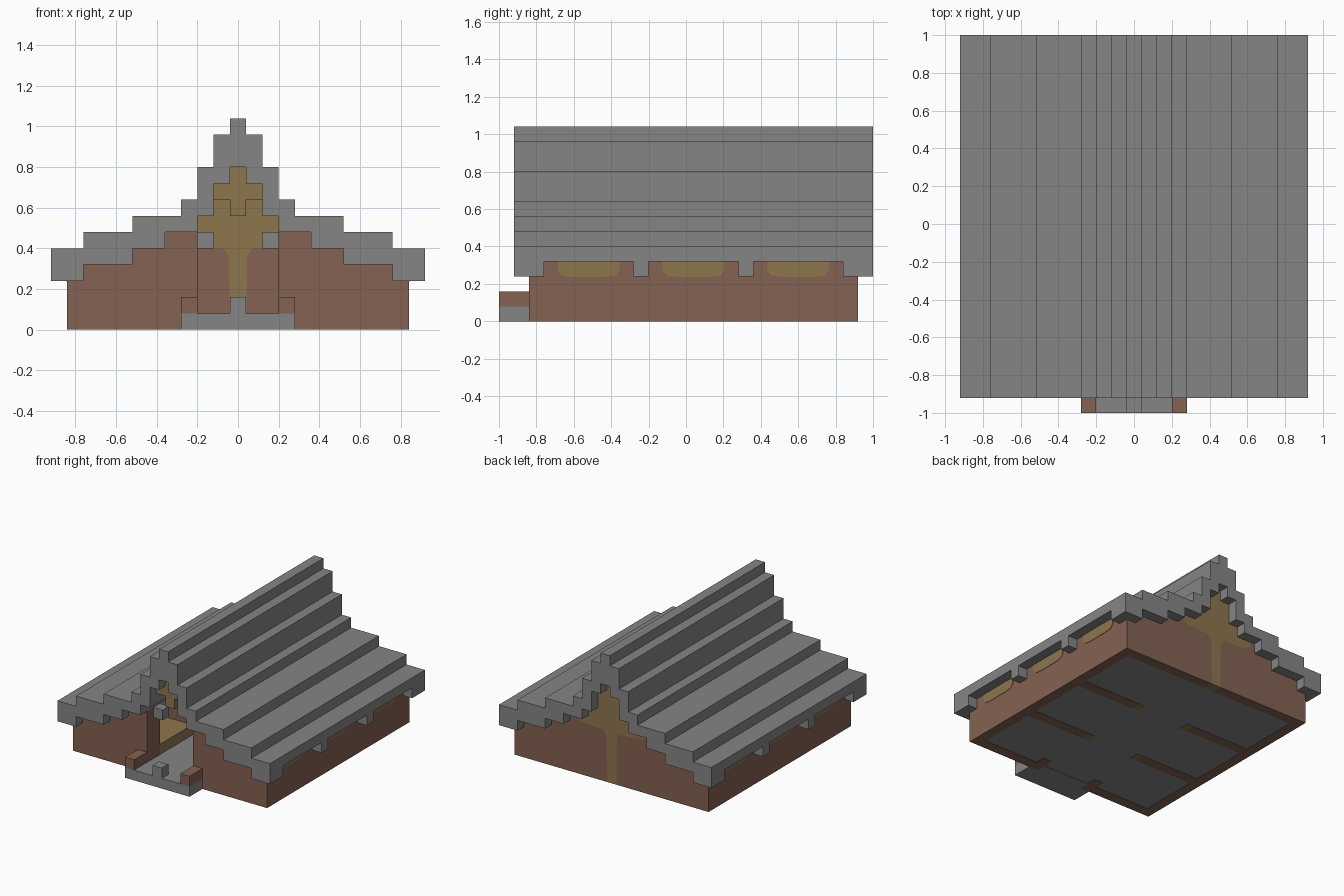
import bpy
import bmesh

if "Cube" in bpy.data.objects:
    bpy.data.objects.remove(bpy.data.objects["Cube"], do_unlink=True)


def material(name, rgb):
    m = bpy.data.materials.new(name)
    m.use_nodes = True
    m.diffuse_color = (*rgb, 1)
    bsdf = next(n for n in m.node_tree.nodes if n.type == 'BSDF_PRINCIPLED')
    bsdf.inputs["Base Color"].default_value = (*rgb, 1)
    bsdf.inputs["Roughness"].default_value = 0.9
    return m


STONE = material("grey stone", (0.235, 0.235, 0.235))
WOOD = material("brown wood", (0.231, 0.122, 0.084))
THATCH = material("golden wood", (0.27, 0.181, 0.076))


def prism(name, points, lo, hi, mat, axis="y"):
    """Extrude an outline: (x, z) along y, or (y, z) along x."""
    bm = bmesh.new()
    if axis == "y":
        verts = [bm.verts.new((a, lo, z)) for a, z in points]
        shift = (0, hi - lo, 0)
    else:
        verts = [bm.verts.new((lo, a, z)) for a, z in points]
        shift = (hi - lo, 0, 0)
    face = bm.faces.new(verts)
    ext = bmesh.ops.extrude_face_region(bm, geom=[face], use_keep_orig=True)
    moved = [g for g in ext["geom"] if isinstance(g, bmesh.types.BMVert)]
    bmesh.ops.translate(bm, verts=moved, vec=shift)
    bmesh.ops.recalc_face_normals(bm, faces=bm.faces)
    mesh = bpy.data.meshes.new(name)
    bm.to_mesh(mesh)
    bm.free()
    mesh.materials.append(mat)
    obj = bpy.data.objects.new(name, mesh)
    bpy.context.scene.collection.objects.link(obj)
    return obj


def box(name, x, y, z, mat):
    outline = [(x[0], z[0]), (x[1], z[0]), (x[1], z[1]), (x[0], z[1])]
    return prism(name, outline, y[0], y[1], mat)


def flip(pair, side):
    return tuple(sorted((pair[0] * side, pair[1] * side)))


def steps(levels):
    """Staircase outline from (outer x, height) levels, centre outwards."""
    pts, x0 = [], 0
    for x1, z in levels:
        pts += [(x0, z), (x1, z)]
        x0 = x1
    return pts


def mirrored(half):
    """Close a half outline that starts on the centre line."""
    return half + [(-x, z) for x, z in reversed(half)]


U = 0.08  # block size
SIDES = (("left", 1), ("right", -1))

# Roof: stepped shell
top = steps([(.04, 1.04), (.12, .96), (.2, .8), (.28, .64), (.52, .56), (.76, .48), (.92, .4)])
under = steps([(.04, .8), (.12, .72), (.2, .56), (.36, .48), (.52, .4), (.92, .32)])
half = top[1:] + list(reversed(under[1:]))
prism("roof", [(-x, z) for x, z in reversed(top[1:])] + top[1:]
      + list(reversed(under[1:])) + [(-x, z) for x, z in under[1:]], -.92, 1, STONE)

# Wall pieces under the stepped roof
wall_top = [(.36, .48), (.36, .4), (.52, .4), (.52, .32), (.84, .32)]
front_half = [(.2, 0), (.2, .48)] + wall_top + [(.84, 0)]
rib_half = [(.25, 0), (.25, .48)] + wall_top[:-1] + [(.76, .32), (.76, 0)]
back_half = [(.04, 0), (.045, .36), (.07, .4), (.27, .41), (.32, .45), (.32, .48)] \
    + wall_top + [(.84, 0)]
arch = [(.04, .56), (.04, .64), (.12, .64), (.12, .72), (.04, .72), (.04, .8)]
back_gold = back_half[:6] + [(.2, .48), (.2, .56), (.12, .56), (.12, .72), (.04, .72), (.04, .8)]
frames = (-.28, .28)

for label, s in SIDES:
    def m(pts):
        return [(x * s, z) for x, z in pts]

    prism(label + "_front_wall", m(front_half), -.84, -.76, WOOD)
    prism(label + "_back_wall", m(back_half), .84, .92, WOOD)
    box(label + "_side_wall", flip((.76, .84), s), (-.76, .84), (0, .32), WOOD)
    box(label + "_door_post", flip((.2, .28), s), (-.76, -.68), (0, .48), WOOD)
    box(label + "_door_bracket", flip((.12, .2), s), (-.76, -.68), (.4, .48), STONE)
    box(label + "_porch_post", flip((.2, .28), s), (-1, -.84), (U, 2 * U), WOOD)

    # Inner partitions, each ending in a golden post
    for i, y in enumerate(frames):
        prism(f"{label}_partition_{i}", m(rib_half), y, y + U, WOOD)
        box(f"{label}_partition_post_{i}", flip((.2, .25), s), (y, y + U), (0, .48), THATCH)

    # Raised benches in the three bays
    for i, (y0, y1) in enumerate(((-.68, -.28), (-.2, .28), (.36, .84))):
        box(f"{label}_bench_{i}", flip((.2, .76), s), (y0, y1), (U, 2 * U), THATCH)

    # Painted side panels
    for i, c in enumerate((-.52, .04, .6)):
        panel = [(c - .165, .32), (c - .165, .27), (c - .14, .243), (c - .08, .236),
                 (c + .08, .236), (c + .14, .243), (c + .165, .27), (c + .165, .32)]
        x0, x1 = flip((.838, .843), s)
        prism(f"{label}_side_panel_{i}", panel, x0, x1, THATCH, axis="x")

    # Eave brackets
    for i, (y0, y1) in enumerate(((-.84, -.76), (-.28, -.2), (.28, .36), (.84, .92))):
        box(f"{label}_eave_bracket_{i}", flip((.84, .92), s), (y0, y1), (.24, .32), STONE)
    for end, y0 in (("front", -.92), ("back", .92)):
        box(f"{label}_{end}_eave_corner", flip((.76, .92), s), (y0, y0 + U), (.24, .32), STONE)

# Golden gables
for name, y in (("front_gable", -.84), ("inner_arch_front", frames[0]),
                ("inner_arch_back", frames[1])):
    prism(name, mirrored(arch), y, y + U, THATCH)
prism("back_gable", mirrored(back_gold), .84, .92, THATCH)

# Floor, doorstep and porch
box("floor", (-.76, .76), (-.76, .84), (.003, U), STONE)
box("doorstep", (-.2, .2), (-.84, -.76), (0, U), STONE)
box("porch_slab", (-.28, .28), (-1, -.84), (0, U), STONE)
box("porch_block", (-.04, .04), (-1, -.92), (U, 2 * U), STONE)
